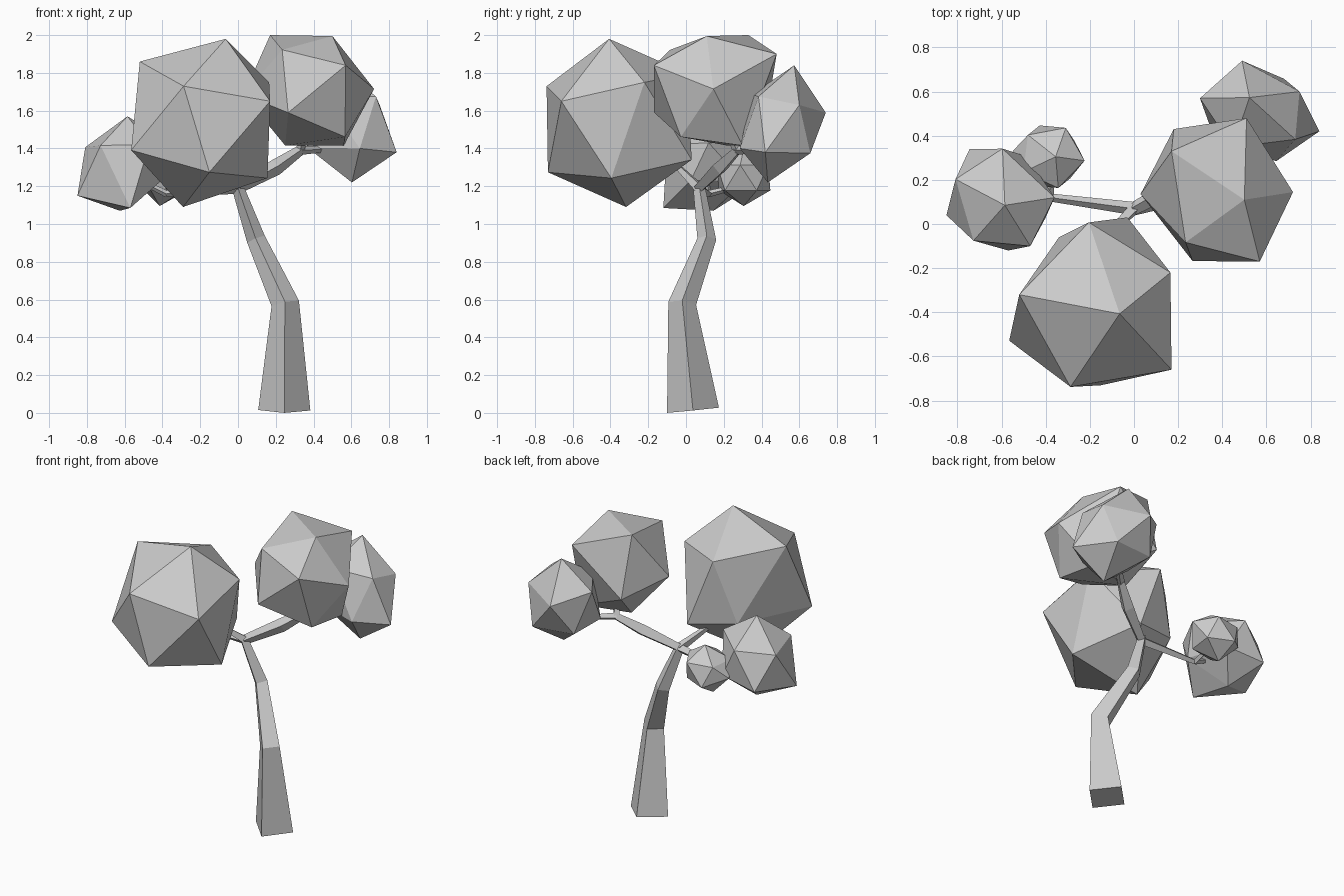
import bpy
import bmesh
from math import cos, sin, pi
from mathutils import Matrix, Vector

cube = bpy.data.objects.get("Cube")
if cube:
    bpy.data.objects.remove(cube, do_unlink=True)

GREY = (0.6, 0.6, 0.6, 1.0)
grey = bpy.data.materials.new("plain_grey")
grey.use_nodes = True
grey.diffuse_color = GREY
grey.node_tree.nodes["Principled BSDF"].inputs["Base Color"].default_value = GREY


def finish(name, bm):
    """Turn a bmesh into a flat-shaded grey object."""
    bmesh.ops.recalc_face_normals(bm, faces=bm.faces)
    mesh = bpy.data.meshes.new(name)
    bm.to_mesh(mesh)
    bm.free()
    mesh.materials.append(grey)
    obj = bpy.data.objects.new(name, mesh)
    bpy.context.collection.objects.link(obj)
    return obj


def foliage(name, centre, axis_x, axis_y, axis_z, corners=()):
    """Stretched icosahedron; each listed corner pulls its nearest vertex."""
    bm = bmesh.new()
    bmesh.ops.create_icosphere(bm, subdivisions=1, radius=1)
    shape = Matrix((axis_x, axis_y, axis_z)).transposed()
    bm.transform(Matrix.Translation(centre) @ shape.to_4x4())
    for corner in map(Vector, corners):
        nearest = min(bm.verts, key=lambda v: (v.co - corner).length)
        nearest.co = corner
    return finish(name, bm)


def limb(name, path, radii):
    """Tapered four-sided tube, each ring square to the path."""
    bm = bmesh.new()
    points = [Vector(p) for p in path]
    last = len(points) - 1
    rings = []
    for i, (point, radius) in enumerate(zip(points, radii)):
        into = (points[i] - points[max(i - 1, 0)]).normalized()
        out = (points[min(i + 1, last)] - points[i]).normalized()
        along = (into + out).normalized()
        guide = Vector((0, 1, 0))
        side = guide.cross(along).normalized()
        front = along.cross(side)
        rings.append([
            bm.verts.new(point + radius * (side * cos(k * pi / 2) + front * sin(k * pi / 2)))
            for k in range(4)
        ])
    for low, high in zip(rings, rings[1:]):
        for k in range(4):
            n = (k + 1) % 4
            bm.faces.new((low[k], low[n], high[n], high[k]))
    bm.faces.new(rings[0])
    bm.faces.new(rings[-1])
    return finish(name, bm)


# Bent trunk
hub = (0.0, 0.07, 1.19)
limb("trunk",
     [(0.245, 0.037, 0.014), (0.25, -0.02, 0.58), (0.095, 0.11, 0.92), hub],
     [0.138, 0.074, 0.05, 0.032])

# Branches and their twigs
right_fork = (0.33, 0.27, 1.39)
left_fork = (-0.38, 0.12, 1.16)
limb("right_branch", [hub, (0.2, 0.18, 1.3), right_fork], [0.03, 0.043, 0.027])
limb("right_upper_twig", [right_fork, (0.36, 0.2, 1.55)], [0.024, 0.015])
limb("right_back_twig", [right_fork, (0.54, 0.48, 1.4)], [0.024, 0.012])
limb("left_branch", [hub, left_fork], [0.03, 0.018])
limb("left_twig", [left_fork, (-0.56, 0.1, 1.25)], [0.018, 0.012])
limb("left_back_twig", [left_fork, (-0.38, 0.28, 1.2)], [0.018, 0.012])
limb("front_branch", [hub, (-0.17, -0.1, 1.36)], [0.03, 0.012])

# Foliage clumps
foliage("front_foliage", (-0.178, -0.362, 1.535),
        (-0.43, 0.06, 0.104), (-0.049, -0.438, -0.039), (0.113, -0.045, 0.445),
        [(-0.34, -0.06, 1.39), (0.165, -0.22, 1.75), (0.17, -0.66, 1.65),
         (-0.52, -0.32, 1.86), (-0.03, 0.03, 1.34)])
foliage("upper_foliage", (0.375, 0.14, 1.7),
        (0.143, -0.347, -0.056), (0.286, 0.134, -0.122), (0.14, -0.03, 0.3),
        [(0.17, 0.33, 2.0), (0.51, 0.48, 1.9), (0.57, -0.17, 1.84),
         (0.18, 0.43, 1.6), (0.5, 0.11, 1.995), (0.56, 0.3, 1.415),
         (0.25, 0.22, 1.415)])
foliage("back_foliage", (0.563, 0.503, 1.53),
        (-0.06, 0.233, -0.016), (0.27, 0.034, -0.01), (-0.04, 0.07, 0.31),
        [(0.49, 0.74, 1.59), (0.84, 0.42, 1.38), (0.645, 0.285, 1.4),
         (0.75, 0.6, 1.63)])
foliage("left_foliage", (-0.605, 0.115, 1.32),
        (0, 0.268, 0), (-0.25, 0.032, -0.03), (0.02, -0.03, 0.25),
        [(-0.85, 0.04, 1.15), (-0.57, -0.12, 1.085), (-0.36, 0.12, 1.43),
         (-0.47, -0.1, 1.42)])
foliage("small_foliage", (-0.385, 0.305, 1.245),
        (0.165, -0.02, 0), (0.02, 0.16, 0), (0.03, 0, 0.15),
        [(-0.55, 0.33, 1.23)])
